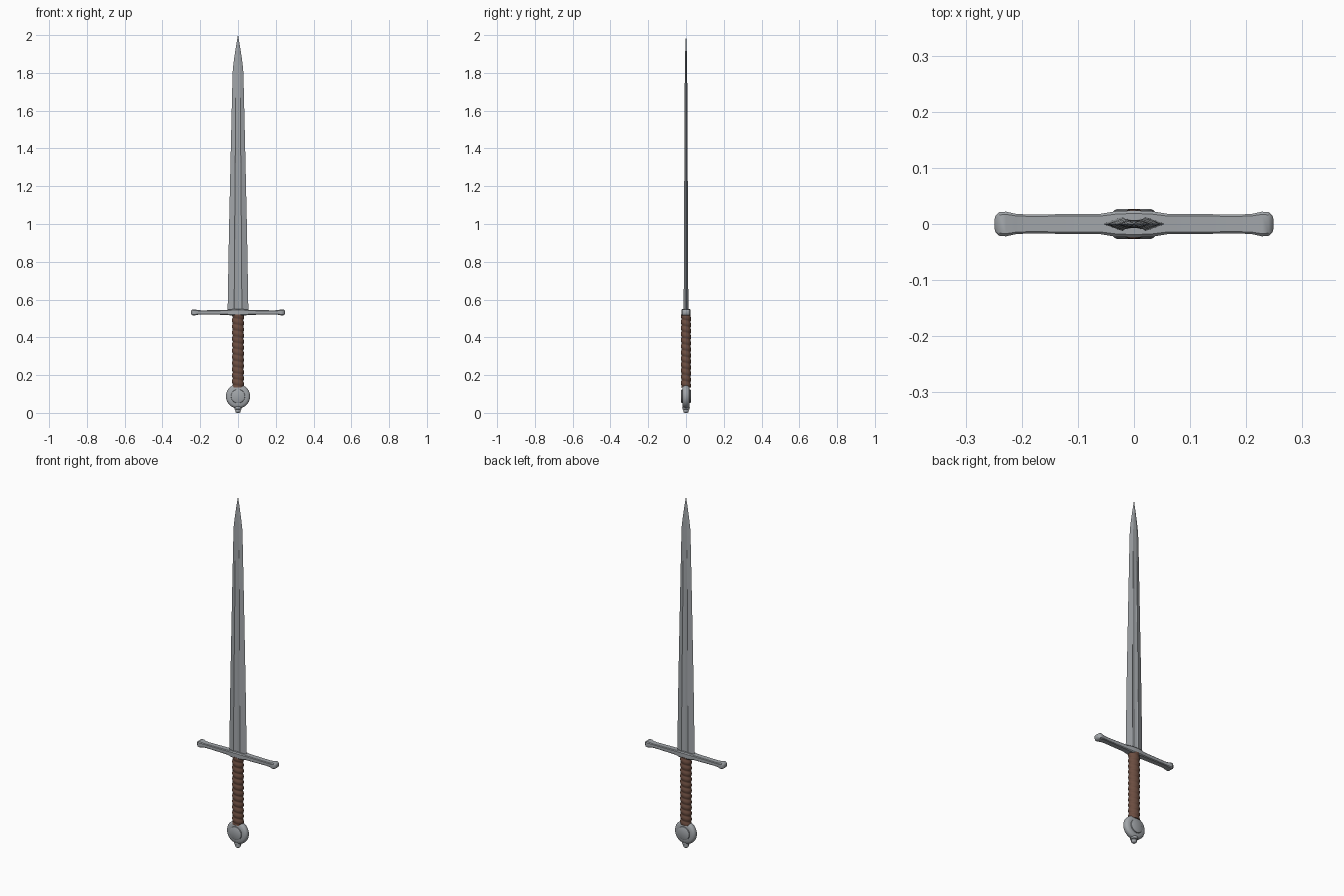
import bpy, bmesh, math

if "Cube" in bpy.data.objects:
    bpy.data.objects.remove(bpy.data.objects["Cube"])


def material(name, rgb):
    m = bpy.data.materials.new(name)
    m.diffuse_color = (*rgb, 1)
    m.use_nodes = True
    m.node_tree.nodes["Principled BSDF"].inputs["Base Color"].default_value = m.diffuse_color
    return m


steel = material("steel", (0.36, 0.38, 0.40))
leather = material("brown leather", (0.15, 0.075, 0.052))


def loft(name, rings, mat, angle=30):
    """Skin a list of closed rings and cap both ends."""
    bm = bmesh.new()
    vs = [[bm.verts.new(p) for p in ring] for ring in rings]
    n = len(rings[0])
    for a, b in zip(vs, vs[1:]):
        for i in range(n):
            j = (i + 1) % n
            bm.faces.new((a[i], a[j], b[j], b[i]))
    bm.faces.new(vs[0][::-1])
    bm.faces.new(vs[-1])
    bmesh.ops.remove_doubles(bm, verts=bm.verts, dist=1e-6)
    bmesh.ops.recalc_face_normals(bm, faces=bm.faces)
    me = bpy.data.meshes.new(name)
    bm.to_mesh(me)
    bm.free()
    ob = bpy.data.objects.new(name, me)
    bpy.context.collection.objects.link(ob)
    me.materials.append(mat)
    bpy.ops.object.select_all(action='DESELECT')
    bpy.context.view_layer.objects.active = ob
    ob.select_set(True)
    bpy.ops.object.shade_smooth_by_angle(angle=math.radians(angle))
    return ob


def circle(n):
    return [(math.cos(2 * math.pi * i / n), math.sin(2 * math.pi * i / n)) for i in range(n)]


# Blade: flattened section with a central fuller that fades upward
def blade_ring(z, w, t, d):
    f = 0.3 * w
    half = [(w, 0), (f * 1.25, -t), (f, -t + d * 0.5), (0, -t + d),
            (-f, -t + d * 0.5), (-f * 1.25, -t)]
    return [(x, y, z) for x, y in half] + [(-x, -y, z) for x, y in half]


blade_rows = [(0.535, 0.055, 0.0125, 0.006), (0.95, 0.048, 0.0105, 0.005),
              (1.40, 0.038, 0.0085, 0.003), (1.70, 0.031, 0.007, 0.0),
              (1.82, 0.0275, 0.006, 0.0), (1.88, 0.020, 0.005, 0.0),
              (1.95, 0.009, 0.003, 0.0), (2.0, 0.0004, 0.0004, 0.0)]
loft("blade", [blade_ring(*r) for r in blade_rows], steel, 8)


# Crossguard: bevelled bar, thicker in the middle and flared at both ends
def guard_ring(x, hy, hz):
    c = 0.3 * min(hy, hz)
    pts = [(hy, hz - c), (hy - c, hz), (-hy + c, hz), (-hy, hz - c),
           (-hy, -hz + c), (-hy + c, -hz), (hy - c, -hz), (hy, -hz + c)]
    return [(x, y, 0.532 + z) for y, z in pts]


side = [(0.03, 0.023, 0.017), (0.06, 0.018, 0.013), (0.19, 0.017, 0.011),
        (0.21, 0.018, 0.012), (0.228, 0.022, 0.016), (0.24, 0.021, 0.016),
        (0.247, 0.015, 0.011), (0.249, 0.006, 0.005)]
guard_rows = [(-x, y, z) for x, y, z in side[::-1]] + [(0, 0.024, 0.018)] + side
loft("crossguard", [guard_ring(*r) for r in guard_rows], steel, 40)

# Grip: leather cord wound in a helix
grip_rings = []
z0, z1, turns, steps, sides = 0.135, 0.522, 12, 120, 24
for k in range(steps + 1):
    u = k / steps
    ring = []
    for i, (c, s) in enumerate(circle(sides)):
        bulge = abs(math.sin(math.pi * (u * turns + i / sides)))
        r = 0.87 + 0.15 * bulge
        ring.append((0.0315 * r * c, 0.0265 * r * s, z0 + (z1 - z0) * u))
    grip_rings.append(ring)
loft("grip", grip_rings, leather, 50)

# Pommel: wheel with a raised boss on both faces, turned about the y axis
wheel = [(0.030, 0.027), (0.036, 0.024), (0.037, 0.019), (0.052, 0.018),
         (0.060, 0.013), (0.064, 0.006)]
profile = wheel + [(r, -y) for r, y in wheel[::-1]]
loft("pommel", [[(r * c, y, 0.088 + r * s) for c, s in circle(40)] for r, y in profile], steel, 35)

# Rivet knob under the pommel
knob = [(0.008, 0.0), (0.013, 0.004), (0.015, 0.011), (0.013, 0.017), (0.019, 0.02),
        (0.020, 0.027), (0.018, 0.034)]
loft("pommel_knob", [[(r * c, r * s, z) for c, s in circle(20)] for r, z in knob], steel, 40)
